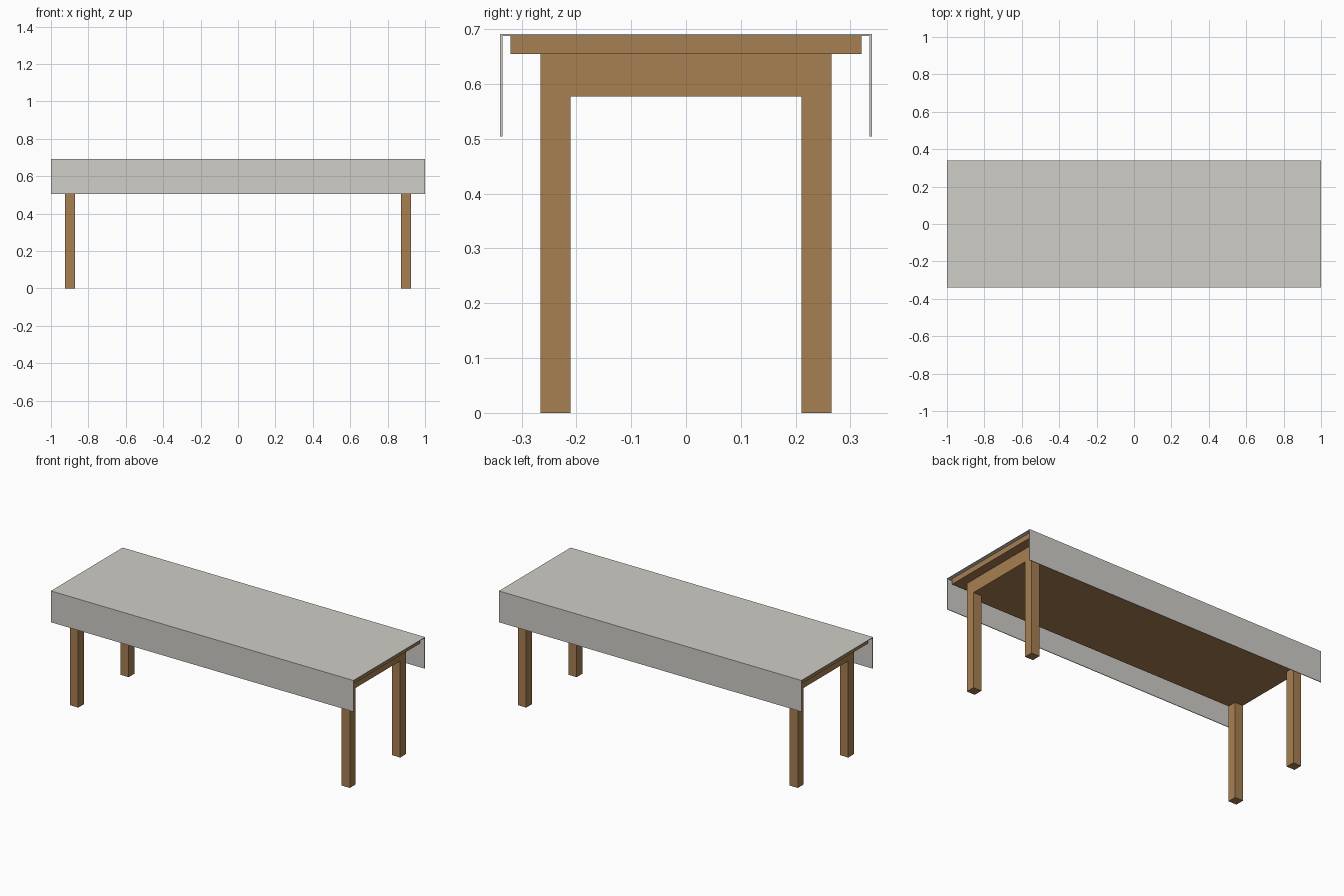
import bpy, bmesh

if "Cube" in bpy.data.objects:
    bpy.data.objects.remove(bpy.data.objects["Cube"])


def material(name, rgb):
    m = bpy.data.materials.new(name)
    m.diffuse_color = (*rgb, 1)
    m.use_nodes = True
    m.node_tree.nodes["Principled BSDF"].inputs["Base Color"].default_value = m.diffuse_color
    return m


WOOD = material("wood", (0.39, 0.21, 0.085))
CLOTH = material("cloth", (0.63, 0.61, 0.57))


def finish(name, bm, mat):
    bmesh.ops.recalc_face_normals(bm, faces=bm.faces)
    mesh = bpy.data.meshes.new(name)
    bm.to_mesh(mesh)
    bm.free()
    mesh.materials.append(mat)
    obj = bpy.data.objects.new(name, mesh)
    bpy.context.collection.objects.link(obj)
    return obj


def box(name, x0, x1, y0, y1, z0, z1, mat):
    bm = bmesh.new()
    bmesh.ops.create_cube(bm, size=1)
    for v in bm.verts:
        v.co = (x1 if v.co.x > 0 else x0,
                y1 if v.co.y > 0 else y0,
                z1 if v.co.z > 0 else z0)
    return finish(name, bm, mat)


# Wooden top and the solid apron block beneath it
box("table_top", -0.98, 0.98, -0.32, 0.32, 0.655, 0.687, WOOD)
box("apron", -0.925, 0.925, -0.265, 0.265, 0.577, 0.655, WOOD)

# Four square legs flush with the apron corners
LEG = 0.054
for sx, side in ((-1, "left"), (1, "right")):
    for sy, end in ((-1, "front"), (1, "back")):
        xs = sorted((sx * 0.925, sx * (0.925 - LEG)))
        ys = sorted((sy * 0.265, sy * (0.265 - LEG)))
        box(f"{end}_{side}_leg", *xs, *ys, 0, 0.577, WOOD)

# Cloth: thin upside-down U profile extruded along x
OUT, INN, TOP, UNDER, HEM = 0.339, 0.335, 0.691, 0.687, 0.504
profile = [(-OUT, HEM), (-OUT, TOP), (OUT, TOP), (OUT, HEM),
           (INN, HEM), (INN, UNDER), (-INN, UNDER), (-INN, HEM)]
bm = bmesh.new()
face = bm.faces.new([bm.verts.new((-1, y, z)) for y, z in profile])
ext = bmesh.ops.extrude_face_region(bm, geom=[face], use_keep_orig=True)
bmesh.ops.translate(bm, vec=(2, 0, 0),
                    verts=[g for g in ext["geom"] if isinstance(g, bmesh.types.BMVert)])
finish("table_cloth", bm, CLOTH)
